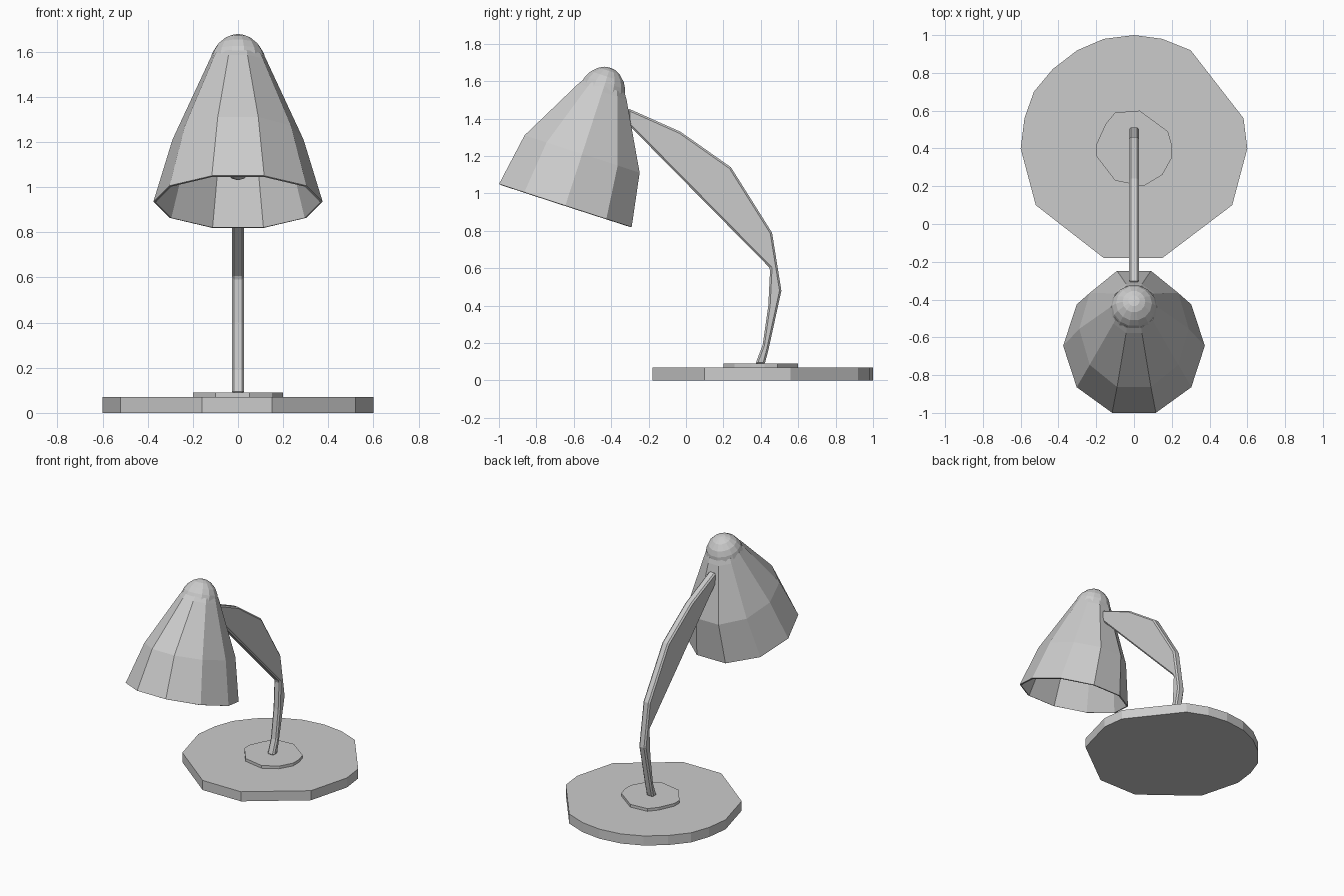
import bpy, bmesh, math
from mathutils import Matrix

if "Cube" in bpy.data.objects:
    bpy.data.objects.remove(bpy.data.objects["Cube"])

def finish(name, bm):
    bmesh.ops.remove_doubles(bm, verts=bm.verts, dist=1e-5)
    bmesh.ops.recalc_face_normals(bm, faces=bm.faces)
    me = bpy.data.meshes.new(name)
    bm.to_mesh(me)
    bm.free()
    ob = bpy.data.objects.new(name, me)
    bpy.context.collection.objects.link(ob)
    return ob

def prism(name, outline, depth):
    """Extrude a closed outline of 3D points along depth."""
    bm = bmesh.new()
    face = bm.faces.new([bm.verts.new(p) for p in outline])
    ext = bmesh.ops.extrude_face_region(bm, geom=[face], use_keep_orig=True)
    bmesh.ops.translate(bm, vec=depth, verts=[v for v in ext["geom"] if isinstance(v, bmesh.types.BMVert)])
    return finish(name, bm)

def lathe(name, profile, sides, matrix):
    """Turn (x radius, y radius, height) rings around the local z axis."""
    bm = bmesh.new()
    rings = []
    for rx, ry, h in profile:
        rings.append([bm.verts.new((rx * math.cos(2 * math.pi * i / sides),
                                    ry * math.sin(2 * math.pi * i / sides), h))
                      for i in range(sides)])
    for a, b in zip(rings, rings[1:]):
        for i in range(sides):
            j = (i + 1) % sides
            bm.faces.new((a[i], a[j], b[j], b[i]))
    ob = finish(name, bm)
    ob.data.transform(matrix)
    return ob

def round_rings(points):
    return [(r, r, h) for r, h in points]

# Faceted round foot
foot = [(-.16, -.18), (.15, -.18), (.52, .10), (.60, .40), (.58, .56), (.30, .92),
        (.15, .98), (0, 1), (-.16, .98), (-.30, .92), (-.43, .82), (-.53, .70),
        (-.58, .56), (-.60, .40), (-.52, .10)]
prism("base", [(x, y, 0) for x, y in foot], (0, 0, .07))

# Collar where the arm meets the base
collar = [(.03, .60), (.18, .49), (.20, .42), (.20, .35), (.15, .26), (.05, .20),
          (-.10, .23), (-.20, .36), (-.20, .42), (-.15, .53), (-.10, .59)]
prism("base_collar", [(x, y, .065) for x, y in collar], (0, 0, .025))

# Bent arm, side profile given slab thickness
side = [(.37, .085), (.42, .085), (.44, .16), (.51, .48), (.46, .79), (.24, 1.14),
        (-.03, 1.33), (-.31, 1.455), (-.31, 1.37), (.45, .60), (.44, .40), (.41, .19)]
arm = prism("arm", [(-.027, y, z) for y, z in side], (.054, 0, 0))
edge = arm.modifiers.new("chamfer", "BEVEL")
edge.width = .01
edge.segments = 1

# Head parts share one tilted axis through the shade opening
head = Matrix.Translation((0, -.645, .935)) @ Matrix.Rotation(math.radians(-18), 4, "X")

# Shade: ten flat sides, slimmer across its width than its depth halfway up
shade = lathe("shade", [(.375, .392, 0), (.29, .34, .29), (.135, .143, .64), (.122, .122, .67)], 10, head)
wall = shade.modifiers.new("wall", "SOLIDIFY")
wall.thickness = .01
wall.offset = -1

lathe("shade_cap", round_rings([(.126, .65), (.115, .69), (.095, .725), (.06, .757),
                                (.03, .771), (0, .775)]), 14, head)

# Small bulb and its holder inside the shade
lathe("bulb", round_rings([(0, .10), (.035, .115), (.055, .16), (.06, .21), (.05, .29),
                           (.035, .38), (.035, .50)]), 10, head)
lathe("bulb_socket", round_rings([(0, .48), (.045, .48), (.045, .70), (0, .70)]), 10, head)
